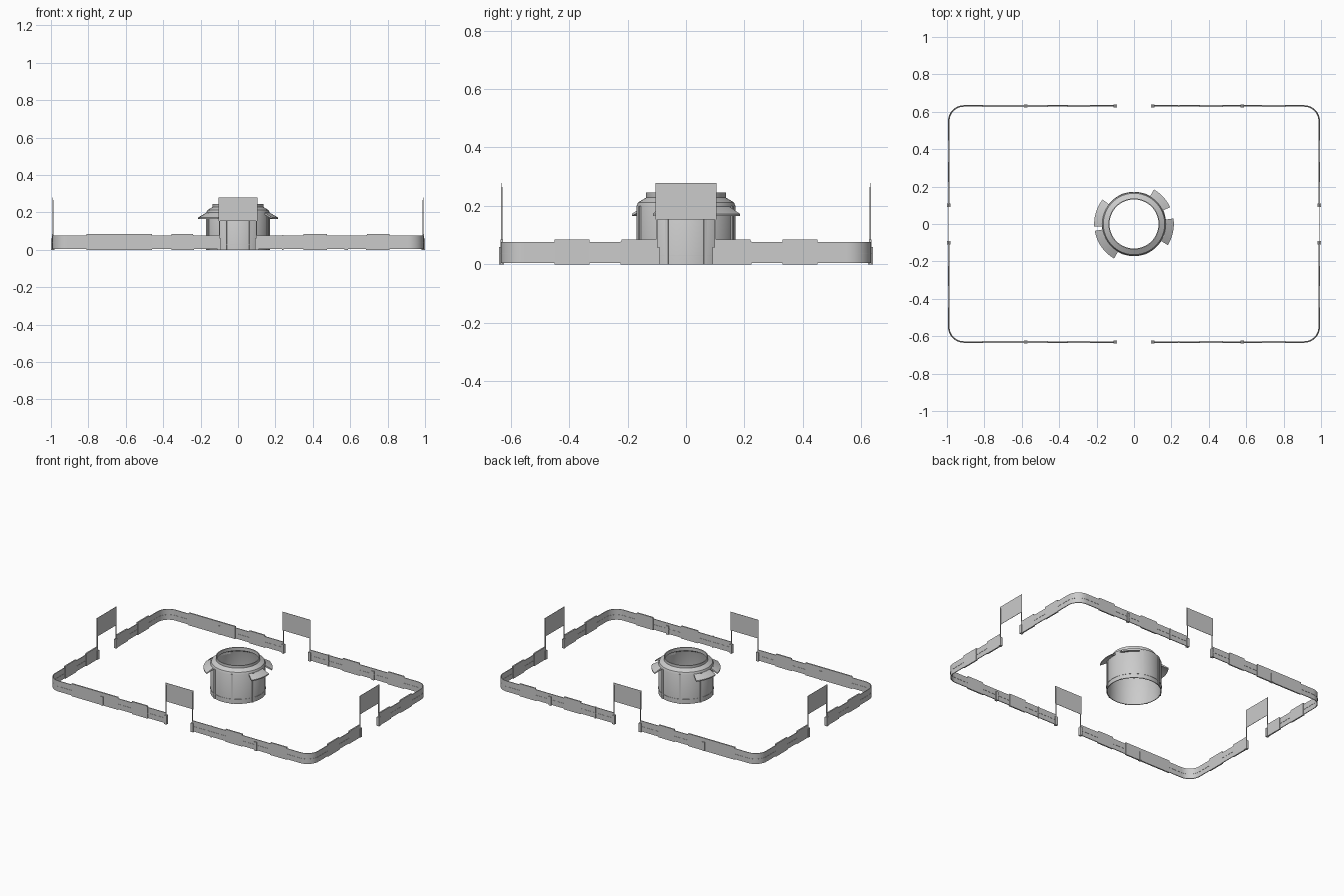
import bpy, bmesh, math
from mathutils import Vector

if "Cube" in bpy.data.objects:
    bpy.data.objects.remove(bpy.data.objects["Cube"])

HX, HY, R = 0.99, 0.631, 0.08   # wall centre line and corner radius


def make(name, bm, smooth=False):
    bmesh.ops.recalc_face_normals(bm, faces=bm.faces[:])
    me = bpy.data.meshes.new(name)
    bm.to_mesh(me)
    bm.free()
    ob = bpy.data.objects.new(name, me)
    bpy.context.collection.objects.link(ob)
    if smooth:
        bpy.context.view_layer.objects.active = ob
        ob.select_set(True)
        bpy.ops.object.shade_smooth_by_angle(angle=math.radians(30))
        ob.select_set(False)
    return ob


def box(name, x0, x1, y0, y1, z0, z1):
    bm = bmesh.new()
    bmesh.ops.create_cube(bm, size=1)
    for v in bm.verts:
        v.co = Vector(((x0 + x1) / 2 + v.co.x * (x1 - x0),
                       (y0 + y1) / 2 + v.co.y * (y1 - y0),
                       (z0 + z1) / 2 + v.co.z * (z1 - z0)))
    return make(name, bm)


def corner_path(off):
    # quarter of the rounded rectangle, from the side gate to the end gate
    r = R + off
    pts = [(0.1, HY + off)]
    for i in range(13):
        a = math.pi / 2 * (1 - i / 12)
        pts.append((HX - R + r * math.cos(a), HY - R + r * math.sin(a)))
    return pts + [(HX + off, 0.1)]


def wall(name, sx, sy, z0, z1, t):
    bm = bmesh.new()
    rings = []
    for o, i in zip(corner_path(t / 2), corner_path(-t / 2)):
        rings.append([bm.verts.new((p[0] * sx, p[1] * sy, z))
                      for p, z in ((o, z0), (o, z1), (i, z1), (i, z0))])
    for a, b in zip(rings, rings[1:]):
        for k in range(4):
            n = (k + 1) % 4
            bm.faces.new((a[k], a[n], b[n], b[k]))
    bm.faces.new(rings[0])
    bm.faces.new(rings[-1])
    make(name, bm, True)


def post(name, x, y, h, w):
    box(name, x - w / 2, x + w / 2, y - w / 2, y + w / 2, 0, h)


# perimeter walls with rail and supporting posts
for sx in (-1, 1):
    for sy in (-1, 1):
        wall("corner_wall", sx, sy, 0.004, 0.076, 0.005)
        wall("wall_rail", sx, sy, 0.036, 0.039, 0.008)
        for x in (0.24, 0.465, 0.69, 0.805):
            post("wall_stud", sx * x, sy * HY, 0.078, 0.009)
        for y in (0.22, 0.445):
            post("wall_stud", sx * HX, sy * y, 0.078, 0.009)
        for x, y in ((0.1, HY), (0.578, HY), (HX, 0.1)):
            post("wall_post", sx * x, sy * y, 0.06, 0.018)
        # tall gate poles
        post("gate_pole", sx * 0.1, sy * HY, 0.265, 0.005)
        post("gate_pole", sx * HX, sy * 0.1, 0.265, 0.005)

# raised wall panels
T = 0.0045
for s in (-1, 1):
    for a, b in ((-0.81, -0.46), (-0.355, -0.24), (0.35, 0.475), (0.69, 0.81)):
        box("long_side_panel", a, b, s * HY - T, s * HY + T, 0, 0.085)
    for a, b in ((-0.45, -0.33), (-0.22, -0.1), (0.1, 0.22), (0.33, 0.45)):
        box("short_side_panel", s * HX - T, s * HX + T, a, b, 0, 0.085)
    # gate banners
    box("gate_banner", -0.105, 0.105, s * HY - 0.001, s * HY + 0.001, 0.153, 0.279)
    box("gate_banner", s * HX - 0.001, s * HX + 0.001, -0.105, 0.105, 0.153, 0.279)


def revolve(name, profile, a0=0, a1=360, steps=64):
    full = a1 - a0 >= 360
    bm = bmesh.new()
    rings = []
    for i in range(steps if full else steps + 1):
        a = math.radians(a0 + (a1 - a0) * i / steps)
        rings.append([bm.verts.new((r * math.cos(a), r * math.sin(a), z)) for r, z in profile])
    n = len(profile)
    for i in range(steps):
        a, b = rings[i], rings[(i + 1) % len(rings)]
        for k in range(n):
            bm.faces.new((a[k], a[(k + 1) % n], b[(k + 1) % n], b[k]))
    if not full:
        bm.faces.new(rings[0])
        bm.faces.new(rings[-1])
    return make(name, bm, True)


# open central drum with sloped roof and collar
revolve("drum", [(0.170, 0), (0.170, 0.198), (0.164, 0.212), (0.137, 0.228), (0.137, 0.245),
                 (0.131, 0.245), (0.131, 0.222), (0.160, 0.206), (0.165, 0.196), (0.165, 0)])
revolve("drum_band", [(0.168, 0.028), (0.172, 0.028), (0.172, 0.032), (0.168, 0.032)])
for i in range(8):
    c = 22.5 + i * 45
    revolve("drum_rib", [(0.167, 0), (0.174, 0), (0.174, 0.2), (0.167, 0.2)], c - 2, c + 2, 2)

# four sloping canopy plates around the drum
for a0, a1 in ((25, 60), (-32, 8), (142, 184), (190, 240)):
    revolve("canopy", [(0.162, 0.190), (0.213, 0.166), (0.213, 0.173), (0.162, 0.203)], a0, a1, 12)
